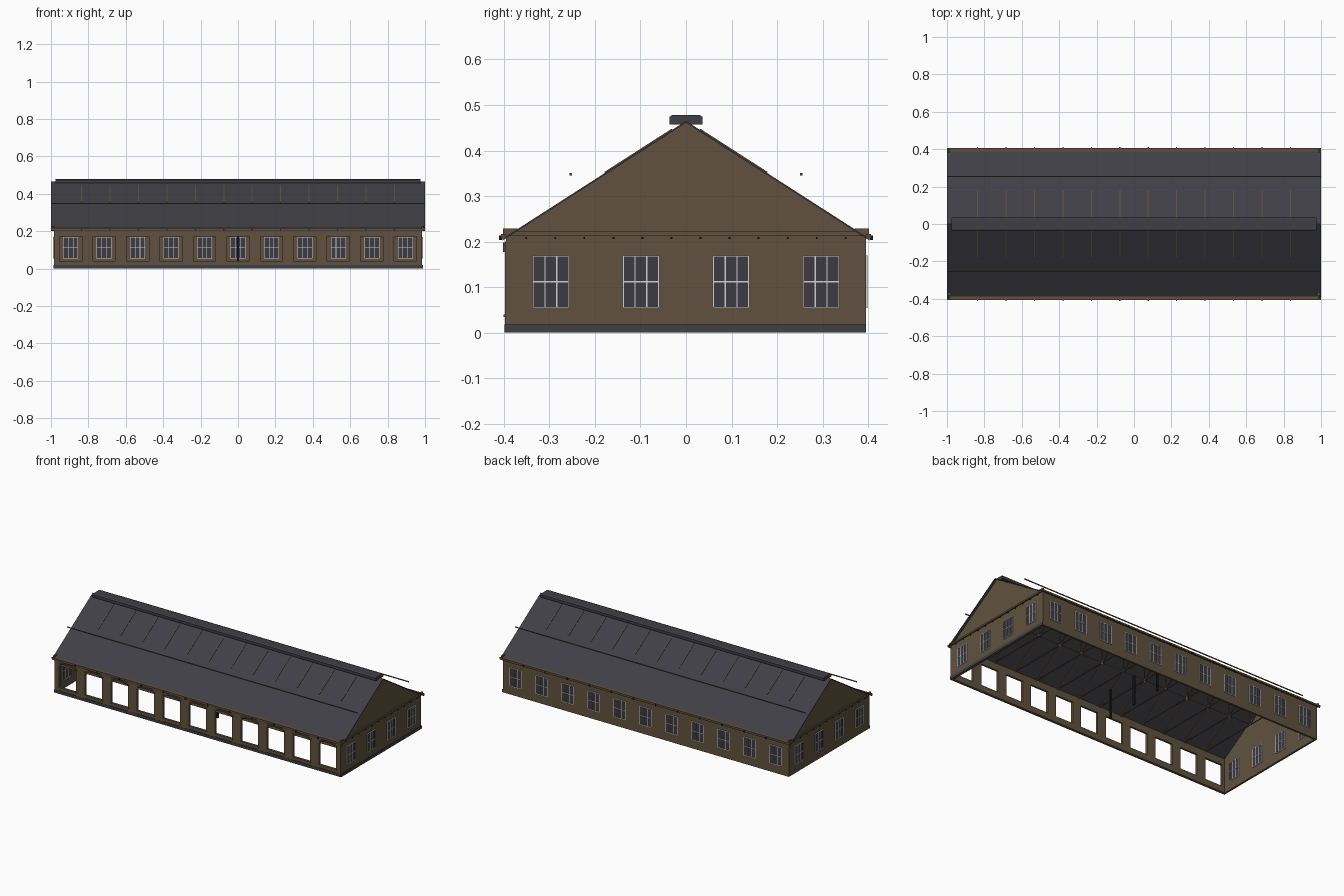
import bpy, bmesh
from mathutils import Vector

cube = bpy.data.objects.get("Cube")
if cube:
    bpy.data.objects.remove(cube)


def material(name, rgb):
    m = bpy.data.materials.new(name)
    m.use_nodes = True
    m.diffuse_color = (*rgb, 1)
    m.node_tree.nodes["Principled BSDF"].inputs["Base Color"].default_value = (*rgb, 1)
    return m


BROWN = material("brown timber", (0.12, 0.083, 0.05))
SLATE = material("dark slate", (0.05, 0.05, 0.06))
GLASS = material("dark glass", (0.046, 0.043, 0.055))
WHITE = material("white paint", (0.65, 0.65, 0.65))
IRON = material("black iron", (0.012, 0.012, 0.014))


def finish(name, bm, mat):
    bmesh.ops.recalc_face_normals(bm, faces=bm.faces)
    me = bpy.data.meshes.new(name)
    bm.to_mesh(me)
    bm.free()
    me.materials.append(mat)
    ob = bpy.data.objects.new(name, me)
    bpy.context.collection.objects.link(ob)
    return ob


def add_box(bm, x0, x1, y0, y1, z0, z1):
    verts = bmesh.ops.create_cube(bm, size=1)["verts"]
    for v in verts:
        v.co = ((x0 + x1) / 2 + v.co.x * (x1 - x0),
                (y0 + y1) / 2 + v.co.y * (y1 - y0),
                (z0 + z1) / 2 + v.co.z * (z1 - z0))


def boxes(name, mat, *specs):
    bm = bmesh.new()
    for s in specs:
        add_box(bm, *s)
    return finish(name, bm, mat)


def add_bar(bm, a, b, t):
    # square bar between two points
    a, b = Vector(a), Vector(b)
    d = b - a
    q = d.to_track_quat('Z', 'X')
    for v in bmesh.ops.create_cube(bm, size=1)["verts"]:
        v.co = (a + b) / 2 + q @ Vector((v.co.x * t, v.co.y * t, v.co.z * d.length))


def add_prism(bm, pts, axis, c0, c1):
    # extrude a closed profile along x or y
    put = (lambda u, z, c: (c, u, z)) if axis == 'x' else (lambda u, z, c: (u, c, z))
    f = bm.faces.new([bm.verts.new(put(u, z, c0)) for u, z in pts])
    new = bmesh.ops.extrude_face_region(bm, geom=[f])["geom"]
    step = Vector((c1 - c0, 0, 0) if axis == 'x' else (0, c1 - c0, 0))
    bmesh.ops.translate(bm, verts=[v for v in new if isinstance(v, bmesh.types.BMVert)], vec=step)


X, Y, T = 0.985, 0.395, 0.012       # wall half length, half depth, thickness
EAVE, RIDGE, SLOPE = 0.205, 0.465, 0.642
BAYS = [(i - 5) * 0.179 for i in range(11)]
END_BAYS = [(i - 1.5) * 0.198 for i in range(4)]
TRUSSES = [(i - 5.5) * 0.152 for i in range(12)]
Z0, Z1 = 0.055, 0.168               # window sill and head


def roof_z(y):
    return RIDGE - abs(y) * SLOPE


# Back wall and gabled end walls
boxes("back_wall", BROWN, (-X, X, Y - T, Y, 0, 0.216))
for s, side in ((1, "left"), (-1, "right")):
    bm = bmesh.new()
    add_prism(bm, [(-Y, 0), (Y, 0), (Y, roof_z(Y) - 0.003), (0, RIDGE - 0.004),
                   (-Y, roof_z(Y) - 0.003)], 'x', s * (X - T), s * X)
    finish(side + "_gable_wall", bm, BROWN)

# Open front: sill, lintel, piers between the bays
HALF = 0.06
edges = [-X] + [b + k for b in BAYS for k in (-HALF, HALF)] + [X]
boxes("front_sill", BROWN, (-X, X, -Y, -Y + T, 0, 0.038))
boxes("front_lintel", BROWN, (-X, X, -Y, -Y + T, 0.172, 0.216))
boxes("front_piers", BROWN,
      *[(edges[i], edges[i + 1], -Y - 0.003, -Y + T, 0.018, 0.2) for i in range(0, len(edges), 2)])

# Arched hoods and sill mouldings over the front bays
bm = bmesh.new()
for b in BAYS:
    w = HALF + 0.004
    outer = [(b + w * k / 4, 0.198 - 0.014 * (k / 4) ** 2) for k in range(-4, 5)]
    inner = [(u, z - 0.007) for u, z in reversed(outer)]
    add_prism(bm, outer + inner, 'y', -Y - 0.007, -Y)
    add_box(bm, b - w, b + w, -Y - 0.006, -Y, 0.034, 0.04)
finish("bay_mouldings", bm, BROWN)

# Plinth on the front and one end
boxes("plinth", SLATE, (-X - 0.002, X + 0.004, -Y - 0.004, -Y, 0, 0.018),
      (X, X + 0.004, -Y - 0.004, Y, 0, 0.018))

# Windows: pane plates on both wall faces with white glazing bars
panes, bars = bmesh.new(), bmesh.new()


def window(c, half, wall, lo, hi):
    def put(bm, u0, u1, z0, z1, grow):
        for d0, d1 in ((lo - grow, lo), (hi, hi + grow)):
            if wall == 'y':
                add_box(bm, c + u0, c + u1, d0, d1, z0, z1)
            else:
                add_box(bm, d0, d1, c + u0, c + u1, z0, z1)
    put(panes, -half, half, Z0, Z1, 0.002)
    r = 0.0014
    for u in (-half, -half / 3, half / 3, half):
        put(bars, u - r, u + r, Z0, Z1, 0.004)
    for z in (Z0, (Z0 + Z1) / 2, Z1):
        put(bars, -half, half, z - r, z + r, 0.004)


for b in BAYS:
    window(b, 0.039, 'y', Y - T, Y)
for b in END_BAYS:
    window(b, 0.039, 'x', X - T, X)
    window(b, 0.039, 'x', -X, -X + T)
finish("window_panes", panes, GLASS)
finish("glazing_bars", bars, WHITE)

# Roof slopes
E = 0.403
for s, side in ((-1, "front"), (1, "back")):
    bm = bmesh.new()
    add_prism(bm, [(0, RIDGE), (s * E, roof_z(E)), (s * E, roof_z(E) - 0.004), (0, RIDGE - 0.004)],
              'x', -1, 1)
    finish(side + "_roof", bm, SLATE)

# Ridge vent with chamfered top
bm = bmesh.new()
add_prism(bm, [(-0.036, 0.457), (0.036, 0.457), (0.036, 0.474), (0.03, 0.478),
               (-0.03, 0.478), (-0.036, 0.474)], 'x', -0.975, 0.975)
finish("ridge_vent", bm, SLATE)

# Cornice bands on the ends, with small dark pegs
for s, side in ((1, "left"), (-1, "right")):
    a, b = sorted((s * X, s * (X + 0.008)))
    boxes(side + "_cornice", BROWN, (a, b, -0.402, 0.402, 0.212, 0.222),
          (a, b, -0.402, -0.37, 0.216, 0.229), (a, b, 0.37, 0.402, 0.216, 0.229))
    boxes(side + "_cornice_pegs", IRON,
          *[(a, b, t * 0.42 - 0.002, t * 0.42 + 0.002, 0.205, 0.21) for t in TRUSSES])

# Gutters, hooks and raised snow rails
for s, side in ((-1, "front"), (1, "back")):
    a, b = sorted((s * 0.396, s * 0.407))
    boxes(side + "_gutter", BROWN, (-1, 1, a, b, 0.207, 0.217))
    a, b = sorted((s * 0.404, s * 0.411))
    boxes(side + "_gutter_hooks", IRON, *[(t - 0.003, t + 0.003, a, b, 0.203, 0.213) for t in TRUSSES])
    bm = bmesh.new()
    add_bar(bm, (-1, s * 0.253, 0.348), (1, s * 0.253, 0.348), 0.005)
    finish(side + "_snow_rail", bm, BROWN)

# Roof trusses: rafters showing near the ridge, struts below
bm = bmesh.new()
for x in TRUSSES:
    for s in (-1, 1):
        add_bar(bm, (x, s * 0.03, roof_z(0.03)), (x, s * 0.178, roof_z(0.178)), 0.005)
        add_bar(bm, (x, s * 0.178, roof_z(0.178) - 0.006), (x, s * 0.385, roof_z(0.385) - 0.006), 0.005)
        add_bar(bm, (x, 0, 0.215), (x, s * 0.178, roof_z(0.178) - 0.004), 0.005)
    add_bar(bm, (x, -0.385, 0.213), (x, 0.385, 0.213), 0.005)
    add_bar(bm, (x, 0, 0.213), (x, 0, RIDGE - 0.006), 0.005)
finish("roof_trusses", bm, BROWN)

# Interior posts and hanging lamps
boxes("interior_posts", IRON, *[(-0.005, 0.005, y - 0.005, y + 0.005, 0.03, 0.215) for y in (-0.2, 0, 0.2)])
bm = bmesh.new()
for x in TRUSSES[1::2]:
    lamp = bmesh.ops.create_icosphere(bm, subdivisions=1, radius=0.006)["verts"]
    bmesh.ops.translate(bm, verts=lamp, vec=(x, 0, 0.205))
finish("hanging_lamps", bm, WHITE)
